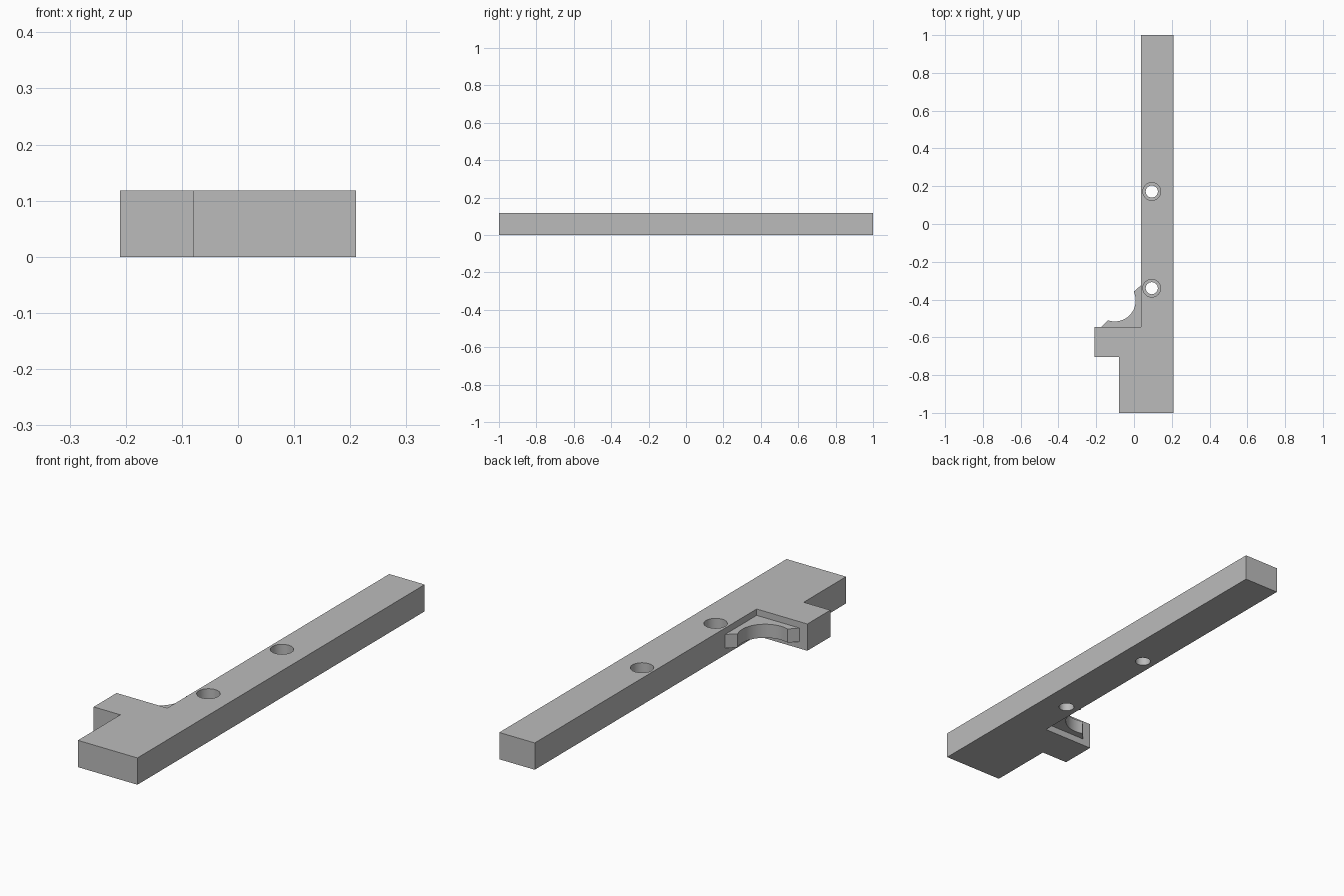
import bpy, bmesh, math

cube = bpy.data.objects.get("Cube")
if cube:
    bpy.data.objects.remove(cube, do_unlink=True)

HEIGHT = 0.118
ARM_X = 0.037      # inner edge of the long arm
TAB_Y = -0.545     # back edge of the side tab

grey = bpy.data.materials.new("plain grey")
grey.use_nodes = True
grey.diffuse_color = (0.5, 0.5, 0.5, 1)
grey.node_tree.nodes["Principled BSDF"].inputs["Base Color"].default_value = (0.5, 0.5, 0.5, 1)


def prism(name, outline, z0, z1):
    """Extrude a flat outline between two heights."""
    bm = bmesh.new()
    face = bm.faces.new([bm.verts.new((x, y, z0)) for x, y in outline])
    top = bmesh.ops.extrude_face_region(bm, geom=[face])["geom"]
    verts = [v for v in top if isinstance(v, bmesh.types.BMVert)]
    bmesh.ops.translate(bm, verts=verts, vec=(0, 0, z1 - z0))
    bmesh.ops.recalc_face_normals(bm, faces=bm.faces)
    mesh = bpy.data.meshes.new(name)
    bm.to_mesh(mesh)
    bm.free()
    mesh.materials.append(grey)
    obj = bpy.data.objects.new(name, mesh)
    bpy.context.collection.objects.link(obj)
    return obj


def arc(cx, cy, r, start, end, steps):
    return [(cx + r * math.cos(math.radians(start + (end - start) * i / steps)),
             cy + r * math.sin(math.radians(start + (end - start) * i / steps)))
            for i in range(steps + 1)]


def cut_hole(body, x, y, r, z0, z1):
    cutter = prism("hole_cutter", arc(x, y, r, 0, 352.5, 47), z0, z1)
    cutter.hide_render = True
    mod = body.modifiers.new("hole", 'BOOLEAN')
    mod.operation = 'DIFFERENCE'
    mod.solver = 'EXACT'
    mod.object = cutter
    bpy.context.view_layer.objects.active = body
    bpy.ops.object.modifier_apply(modifier=mod.name)
    bpy.data.objects.remove(cutter, do_unlink=True)


# Long arm, foot block and side tab in one outline
body = prism("arm_body", [
    (-0.08, -1), (0.21, -1), (0.21, 1), (ARM_X, 1), (ARM_X, TAB_Y),
    (-0.21, TAB_Y), (-0.21, -0.705), (-0.08, -0.705)], 0, HEIGHT)

# Two counterbored screw holes
for y in (0.172, -0.34):
    cut_hole(body, 0.094, y, 0.032, -0.05, HEIGHT + 0.05)
    cut_hole(body, 0.094, y, 0.047, 0.055, HEIGHT + 0.05)

# Thinner curved cradle in the inner corner
inset = 0.004
cradle = prism("corner_cradle",
               [(ARM_X + inset, TAB_Y - inset), (ARM_X + inset, -0.325), (ARM_X, -0.325)]
               + arc(-0.102, -0.405, 0.111, 25, -109, 24)
               + [(-0.172, TAB_Y), (-0.172, TAB_Y - inset)],
               0.03, 0.09)

# Smooth the round walls, keep edges sharp
for obj in (body, cradle):
    bpy.ops.object.select_all(action='DESELECT')
    obj.select_set(True)
    bpy.context.view_layer.objects.active = obj
    bpy.ops.object.shade_smooth_by_angle(angle=math.radians(20))
